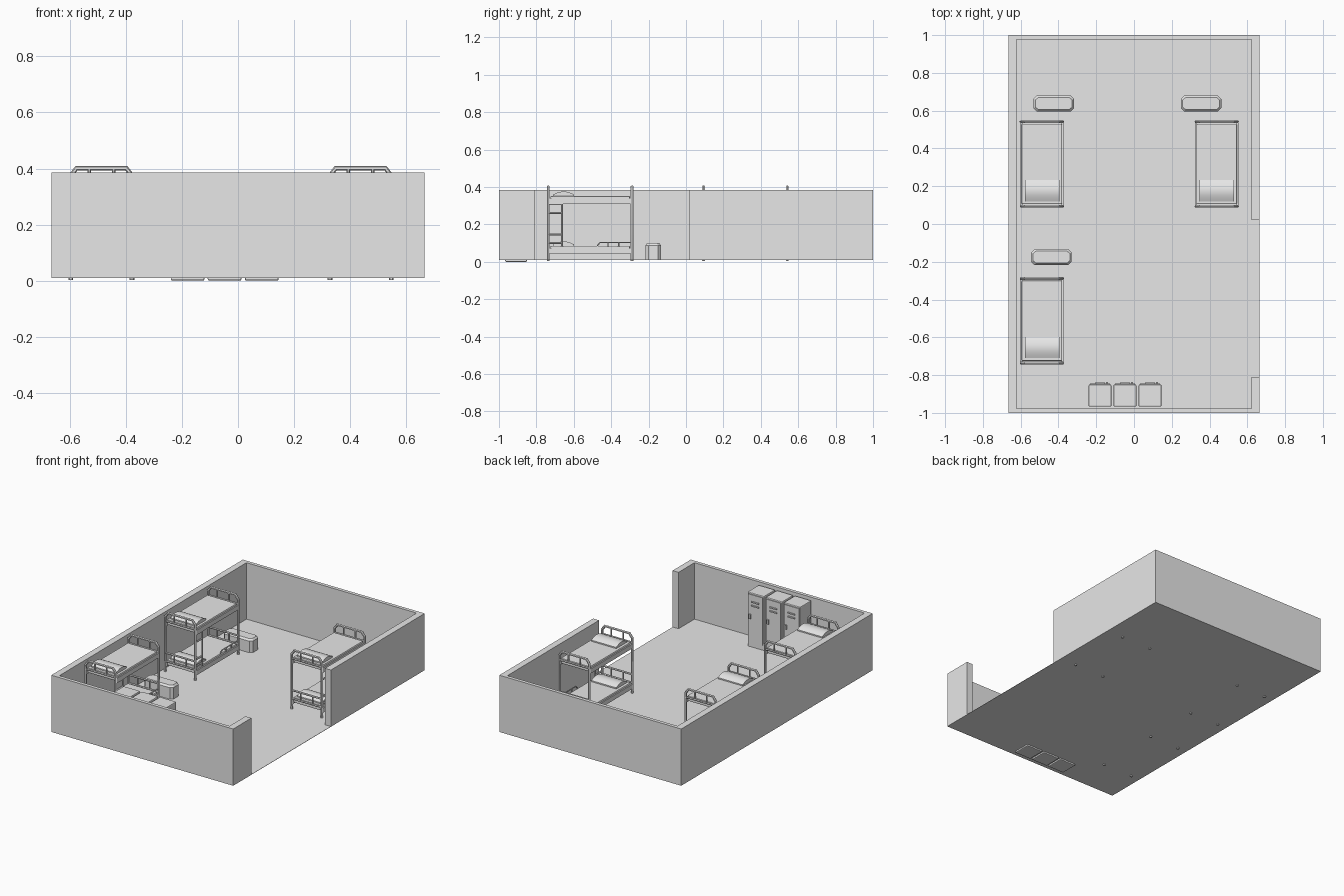
import bpy, bmesh, math
from mathutils import Vector

cube = bpy.data.objects.get("Cube")
if cube:
    bpy.data.objects.remove(cube, do_unlink=True)

grey = bpy.data.materials.new("plain grey")
grey.use_nodes = True
grey.diffuse_color = (0.8, 0.8, 0.8, 1)
grey.node_tree.nodes["Principled BSDF"].inputs["Base Color"].default_value = (0.8, 0.8, 0.8, 1)


def finish(name, bm, smooth=False):
    bmesh.ops.recalc_face_normals(bm, faces=bm.faces)
    mesh = bpy.data.meshes.new(name)
    bm.to_mesh(mesh)
    bm.free()
    mesh.materials.append(grey)
    obj = bpy.data.objects.new(name, mesh)
    bpy.context.collection.objects.link(obj)
    if smooth:
        bpy.ops.object.select_all(action='DESELECT')
        obj.select_set(True)
        bpy.context.view_layer.objects.active = obj
        bpy.ops.object.shade_smooth_by_angle(angle=math.radians(40))
    return obj


def add_box(bm, lo, hi, bevel=0):
    lo, hi = Vector(lo), Vector(hi)
    verts = bmesh.ops.create_cube(bm, size=1)["verts"]
    for v in verts:
        v.co = (lo + hi) / 2 + v.co * (hi - lo)
    if bevel:
        edges = list({e for v in verts for e in v.link_edges})
        bmesh.ops.bevel(bm, geom=edges, offset=bevel, segments=2, profile=0.5, affect='EDGES')


def boxes(name, parts, bevel=0):
    bm = bmesh.new()
    for lo, hi in parts:
        add_box(bm, lo, hi, bevel)
    return finish(name, bm)


def prism(name, points, move, smooth=False):
    bm = bmesh.new()
    face = bm.faces.new([bm.verts.new(p) for p in points])
    new = bmesh.ops.extrude_face_region(bm, geom=[face])["geom"]
    bmesh.ops.translate(bm, vec=move, verts=[g for g in new if isinstance(g, bmesh.types.BMVert)])
    return finish(name, bm, smooth)


def tubes(name, paths, radius):
    curve = bpy.data.curves.new(name, 'CURVE')
    curve.dimensions = '3D'
    curve.bevel_depth = radius
    curve.bevel_resolution = 1
    curve.use_fill_caps = True
    for path in paths:
        spline = curve.splines.new('POLY')
        spline.points.add(len(path) - 1)
        for p, co in zip(spline.points, path):
            p.co = (*co, 1)
    helper = bpy.data.objects.new(name, curve)
    bpy.context.collection.objects.link(helper)
    bpy.context.view_layer.update()
    mesh = bpy.data.meshes.new_from_object(helper.evaluated_get(bpy.context.evaluated_depsgraph_get()))
    bpy.data.objects.remove(helper, do_unlink=True)
    bm = bmesh.new()
    bm.from_mesh(mesh)
    return finish(name, bm, True)


# Room shell: one wall outline with a wide opening on the left side
X, Y, BASE, TOP = 0.665, 1.0, 0.01, 0.385
IX, IY, GAP_A, GAP_B = 0.622, 0.977, -0.81, 0.02
outline = [(X, GAP_B), (X, Y), (-X, Y), (-X, -Y), (X, -Y), (X, GAP_A),
           (IX, GAP_A), (IX, -IY), (-IX, -IY), (-IX, IY), (IX, IY), (IX, GAP_B)]
prism("walls", [(x, y, BASE) for x, y in outline], (0, 0, TOP - BASE))
boxes("floor", [((-X, -Y, BASE), (X, Y, BASE + 0.002))])


# Bunk beds
def bunk_bed(tag, x0, y0):
    r = 0.0085
    w, d = 0.235, 0.465
    xa, xb = x0 + r, x0 + w - r

    # Bent tube end frames with barred panels over each bunk
    for end, y in (("head", y0 + r), ("foot", y0 + d - r)):
        frame = [(xa, y, 0.003), (xa, y, 0.375), (xa + 0.02, y, 0.401),
                 (xb - 0.02, y, 0.401), (xb, y, 0.375), (xb, y, 0.003)]
        tubes(f"{tag}_{end}_frame", [frame], r)
        bars = []
        for z, rise in ((0.345, 0.055), (0.08, 0.055)):
            bars += [[(xa, y, z), (xb, y, z)], [(xa, y, z + rise), (xb, y, z + rise)]]
            for t in (0.3, 0.7):
                x = xa + t * (xb - xa)
                bars.append([(x, y, z), (x, y, z + rise)])
        # The upper bar of the top panel is the bent frame itself
        del bars[1]
        tubes(f"{tag}_{end}_bars", bars, 0.006)

    for level, z in (("lower", 0.043), ("upper", 0.31)):
        ya, yb = y0 + 0.02, y0 + d - 0.02
        boxes(f"{tag}_{level}_rails", [((x, ya - 0.006, z), (x + 0.012, yb + 0.006, z + 0.03))
                                       for x in (x0 + 0.002, x0 + w - 0.014)])
        boxes(f"{tag}_{level}_mattress",
              [((x0 + 0.01, ya, z + 0.005), (x0 + w - 0.01, yb, z + 0.042))], 0.006)
        # Pillow with an arched top
        n, py, pl = 10, y0 + 0.035, 0.112
        arch = [(x0 + 0.028, py + pl * i / n, z + 0.05 + 0.016 * math.sin(math.pi * i / n))
                for i in range(n + 1)]
        base = [(x0 + 0.028, py + pl, z + 0.04), (x0 + 0.028, py, z + 0.04)]
        prism(f"{tag}_{level}_pillow", arch + base, (0.182, 0, 0), True)

    # Ladder beside the head post
    ly = y0 + 0.082
    steps = [[(xb, ly, 0.08), (xb, ly, 0.32)]]
    steps += [[(xb, y0 + r, z), (xb, ly, z)] for z in (0.1, 0.145, 0.26, 0.31)]
    tubes(f"{tag}_ladder", steps, 0.006)

    # Short guard rail at the foot of the lower bunk
    ga, gb = y0 + 0.27, y0 + d - r
    guard = [[(xb, ga, 0.085), (xb, ga + 0.015, 0.103), (xb, gb, 0.103)]]
    guard += [[(xb, y, 0.08), (xb, y, 0.103)] for y in (ga + 0.058, ga + 0.115)]
    tubes(f"{tag}_guard_rail", guard, 0.004)


bunk_bed("back_right_bed", -0.605, 0.085)
bunk_bed("front_right_bed", -0.605, -0.745)
bunk_bed("back_left_bed", 0.32, 0.085)


# Storage chests with clipped corners and a bevelled lid
def chest(name, cx, cy):
    hx, hy, c = 0.107, 0.042, 0.017
    ring = [(hx, hy - c), (hx - c, hy), (c - hx, hy), (-hx, hy - c),
            (-hx, c - hy), (c - hx, -hy), (hx - c, -hy), (hx, c - hy)]
    bm = bmesh.new()
    loops = []
    for z, inset in ((BASE, 0), (0.088, 0), (0.1, 0.01)):
        loops.append([bm.verts.new((cx + x * (1 - inset / hx), cy + y * (1 - inset / hy), z))
                      for x, y in ring])
    for a, b in zip(loops, loops[1:]):
        for i in range(len(ring)):
            j = (i + 1) % len(ring)
            bm.faces.new((a[i], a[j], b[j], b[i]))
    bm.faces.new(loops[0])
    bm.faces.new(loops[-1])
    finish(name, bm)


chest("back_right_chest", -0.425, 0.638)
chest("back_left_chest", 0.355, 0.638)
chest("front_right_chest", -0.437, -0.175)

# Lockers with a door plate, vents and a handle
for side, x in (("right", -0.24), ("middle", -0.108), ("left", 0.025)):
    yb, yf, w = -0.967, -0.85, 0.12
    boxes(f"{side}_locker_body", [((x, yb, 0), (x + w, yf, 0.37))], 0.005)
    boxes(f"{side}_locker_door", [((x + 0.007, yf - 0.002, 0.045), (x + w - 0.007, yf + 0.005, 0.36))])
    boxes(f"{side}_locker_vents", [((x + 0.034, yf, z), (x + 0.086, yf + 0.012, z + 0.008))
                                   for z in (0.285, 0.31)])
    boxes(f"{side}_locker_handle", [((x + 0.092, yf, 0.2), (x + 0.103, yf + 0.014, 0.23))])
